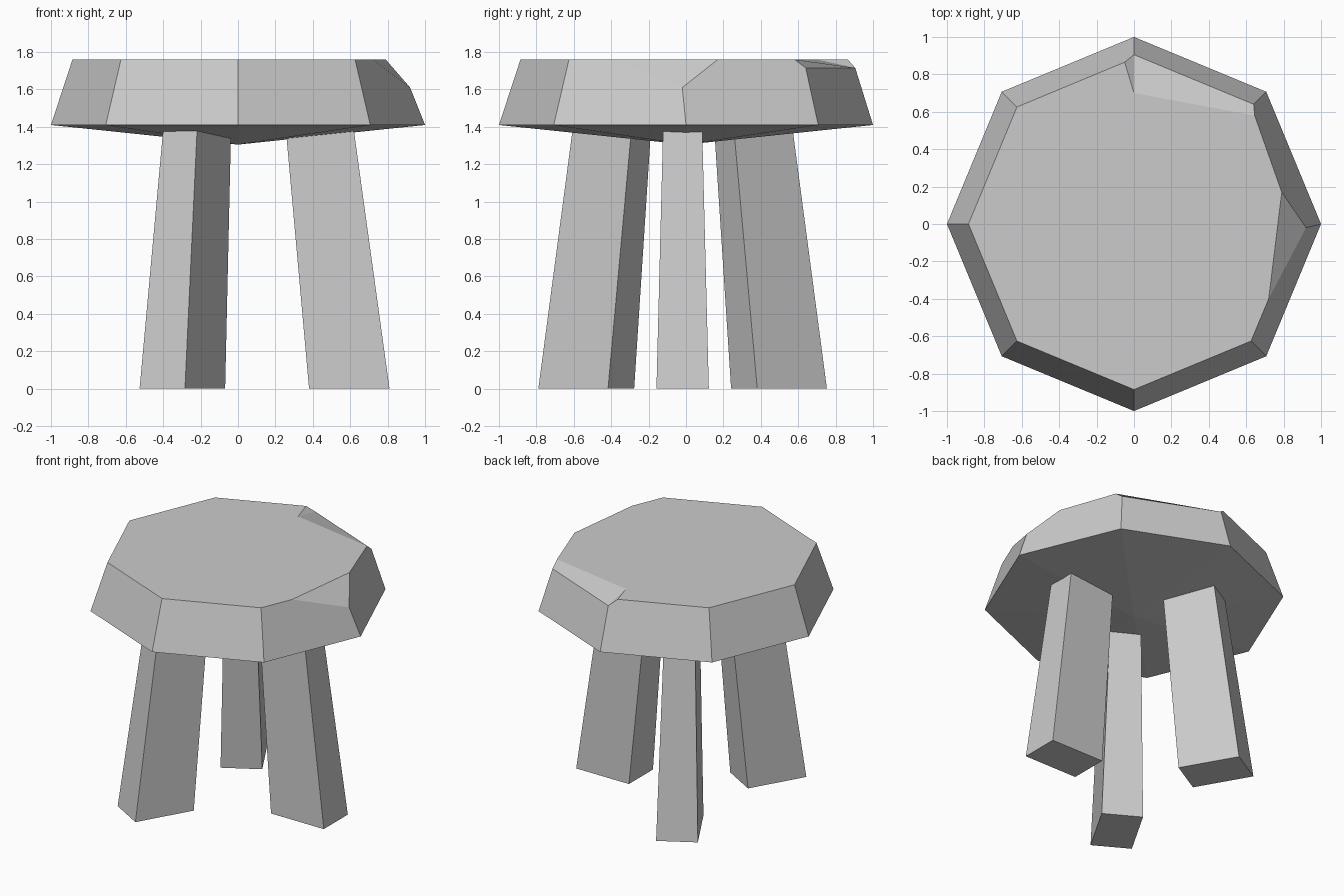
import bpy
import bmesh
from math import cos, sin, pi
from mathutils import Vector, Matrix

cube = bpy.data.objects.get("Cube")
if cube:
    bpy.data.objects.remove(cube)

stone = bpy.data.materials.new("pale_grey")
stone.use_nodes = True
grey = (0.6, 0.6, 0.6, 1)
stone.diffuse_color = grey
stone.node_tree.nodes["Principled BSDF"].inputs["Base Color"].default_value = grey


def finish(name, bm):
    """Turn a bmesh into a flat shaded object."""
    bmesh.ops.recalc_face_normals(bm, faces=bm.faces)
    mesh = bpy.data.meshes.new(name)
    bm.to_mesh(mesh)
    bm.free()
    mesh.materials.append(stone)
    obj = bpy.data.objects.new(name, mesh)
    bpy.context.collection.objects.link(obj)
    return obj


# Seat: tapered octagon slab with a shallow pointed underside
RIM_Z, TOP_Z = 1.41, 1.76
bm = bmesh.new()


def ring(radius, z):
    return [bm.verts.new((radius * cos(i * pi / 4), radius * sin(i * pi / 4), z))
            for i in range(8)]


low = ring(1.0, RIM_Z)
top = ring(0.885, TOP_Z)

# Chipped corner on the left: the top corner drops, two points stay on the edge
chip_front = bm.verts.new((0.72, -0.40, TOP_Z))
chip_back = bm.verts.new((0.79, 0.17, TOP_Z))
top[0].co = (0.92, -0.02, 1.61)

# Chipped back edge: two lowered corners and an inner break line
top[1].co = (0.64, 0.64, 1.715)
top[2].co = (0, 0.905, 1.715)
break_side = bm.verts.new((0.645, 0.58, TOP_Z))
break_inner = bm.verts.new((0, 0.70, TOP_Z))
break_end = bm.verts.new((-0.05, 0.865, TOP_Z))

# Extra points along the upper edge of each side
extra = {7: [chip_front], 0: [break_side, chip_back], 2: [break_end]}
for i in range(8):
    j = (i + 1) % 8
    bm.faces.new([low[i], low[j], top[j]] + extra.get(i, [])[::1 if i != 7 else -1] + [top[i]])

bm.faces.new(top[3:] + [chip_front, chip_back, break_side, break_inner, break_end])
bm.faces.new([chip_front, top[0], chip_back])
bm.faces.new([break_side, top[1], top[2], break_inner])
bm.faces.new([break_end, break_inner, top[2]])

point = bm.verts.new((0, 0, 1.305))
for i in range(8):
    bm.faces.new([low[(i + 1) % 8], low[i], point])
finish("seat", bm)

# Legs: three tapered blocks leaning in towards the seat
LEG_TOP = 1.45


def make_leg(name, angle):
    bm = bmesh.new()
    bmesh.ops.create_cube(bm, size=2)
    turn = Matrix.Translation((0, -0.018, 0)) @ Matrix.Rotation(angle, 4, "Z")
    for v in bm.verts:
        upper = v.co.z > 0
        centre, deep, wide = (0.43, 0.18, 0.103) if upper else (0.595, 0.215, 0.14)
        v.co = turn @ Vector((centre + deep * v.co.x, wide * v.co.y, LEG_TOP if upper else 0))
    finish(name, bm)


for n, name in enumerate(("left_leg", "back_right_leg", "front_right_leg")):
    make_leg(name, n * 2 * pi / 3)
